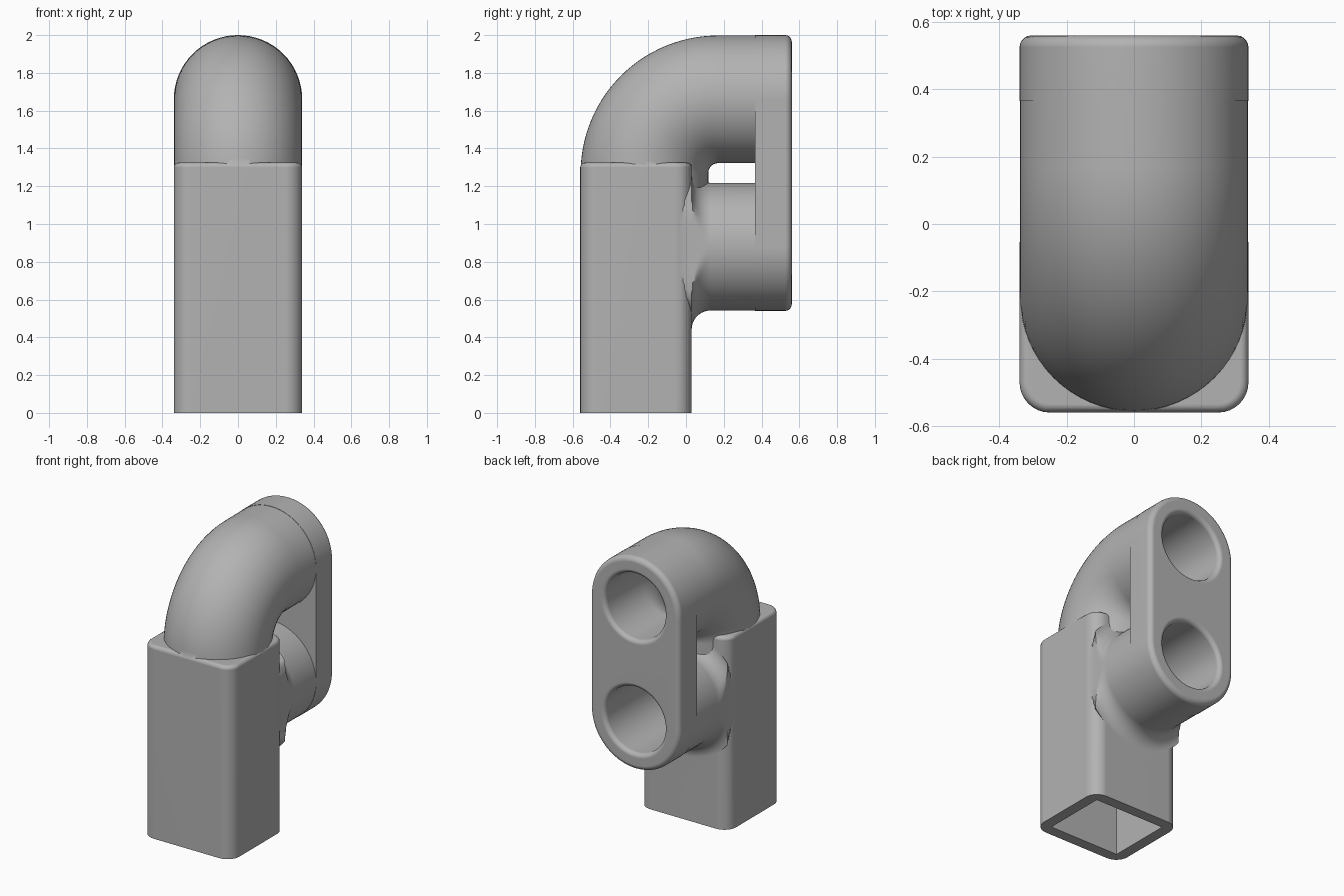
import bpy, bmesh
from math import sin, cos, pi

if "Cube" in bpy.data.objects:
    bpy.data.objects.remove(bpy.data.objects["Cube"])

W, R = 0.34, 0.338            # half width, pipe radius
TOP, LOW = 1.66, 0.88         # heights of the two pipe axes
BACK, BORE, LIP = 0.56, 0.225, 0.03
BEND_Y, BEND_Z, BEND_R = 0.17, 1.27, 0.39

grey = bpy.data.materials.new("light grey")
grey.use_nodes = True
COLOUR = (0.45, 0.45, 0.45, 1)
grey.diffuse_color = COLOUR
grey.node_tree.nodes["Principled BSDF"].inputs["Base Color"].default_value = COLOUR


def finish(name, bm):
    bmesh.ops.recalc_face_normals(bm, faces=bm.faces)
    mesh = bpy.data.meshes.new(name)
    bm.to_mesh(mesh)
    bm.free()
    mesh.materials.append(grey)
    obj = bpy.data.objects.new(name, mesh)
    bpy.context.collection.objects.link(obj)
    return obj


def block(name, x, y0, y1, z0, z1, rounded=False):
    bm = bmesh.new()
    bmesh.ops.create_cube(bm, size=1)
    for v in bm.verts:
        v.co = (v.co.x * 2 * x, y1 if v.co.y > 0 else y0, z1 if v.co.z > 0 else z0)
    if rounded:
        upright = [e for e in bm.edges if abs(e.verts[0].co.z - e.verts[1].co.z) > 0.1]
        bmesh.ops.bevel(bm, geom=upright, offset=0.09, segments=8, profile=0.5, affect='EDGES')
        rim = [e for e in bm.edges if all(v.co.z > z1 - 0.001 for v in e.verts)]
        bmesh.ops.bevel(bm, geom=rim, offset=0.025, segments=4, profile=0.5, affect='EDGES')
    return finish(name, bm)


def pipe(name, stations, sides=64):
    """Loft circles (y, z, heading, radius) that lie along a path in the YZ plane."""
    bm = bmesh.new()
    rings = []
    for y, z, a, r in stations:
        ring = []
        for i in range(sides):
            t = 2 * pi * i / sides
            x = max(-R, min(R, r * cos(t)))
            ring.append(bm.verts.new((x, y - sin(a) * r * sin(t), z + cos(a) * r * sin(t))))
        rings.append(ring)
    for a, b in zip(rings, rings[1:]):
        for i in range(sides):
            j = (i + 1) % sides
            bm.faces.new((a[i], a[j], b[j], b[i]))
    bm.faces.new(rings[0])
    bm.faces.new(rings[-1])
    return finish(name, bm)


def elbow_path(r, start_z, steps=28):
    path = [(BEND_Y - BEND_R, start_z, pi / 2, r)]
    for i in range(steps + 1):
        t = pi / 2 * i / steps
        path.append((BEND_Y - BEND_R * cos(t), BEND_Z + BEND_R * sin(t), pi / 2 - t, r))
    return path


def lip(z):
    """Rounded mouth of a bore."""
    arc = [pi / 2 * i / 5 for i in range(6)]
    path = [(BACK - LIP + LIP * sin(t), z, 0, BORE + LIP * (1 - cos(t))) for t in arc]
    return path + [(BACK + 0.04, z, 0, BORE + LIP)]


def flange(name, y0, y1, edge, steps=32):
    bm = bmesh.new()
    outline = [(W * cos(pi * i / steps), TOP + W * sin(pi * i / steps)) for i in range(steps + 1)]
    outline += [(-x, TOP + LOW - z) for x, z in outline]
    face = bm.faces.new([bm.verts.new((x, y0, z)) for x, z in outline])
    out = bmesh.ops.extrude_face_region(bm, geom=[face])
    for v in out["geom"]:
        if isinstance(v, bmesh.types.BMVert):
            v.co.y = y1
    rim = [e for e in bm.edges if all(v.co.y > y1 - 0.001 for v in e.verts)]
    bmesh.ops.bevel(bm, geom=rim, offset=edge, segments=5, profile=0.5, affect='EDGES')
    return finish(name, bm)


# Solid parts
body = block("pipe_fitting", W, -BACK, 0.03, 0, 1.325, rounded=True)
elbow = pipe("elbow", elbow_path(R, 0.9) + [(0.5, TOP, 0, R)])
fillet = [(0.13 - 0.1 * cos(t), LOW, 0, R + 0.1 * (1 - sin(t)))
          for t in [pi / 2 * i / 10 for i in range(11)]]
branch = pipe("branch", [(-0.06, LOW, 0, 0.36)] + fillet + [(0.5, LOW, 0, R)])
plate = flange("flange", 0.365, BACK, 0.035)

# Hollow interior
cavity = block("cavity", 0.265, -0.485, -0.045, -0.1, 1.2)
upper_bore = pipe("upper_bore", elbow_path(BORE - 0.006, 1.1) + lip(TOP))
lower_bore = pipe("lower_bore", [(-0.2, LOW, 0, BORE)] + lip(LOW))

# Join the solids, then cut the hollows
bpy.context.view_layer.objects.active = body
body.select_set(True)
for part, mode in [(elbow, 'UNION'), (branch, 'UNION'), (plate, 'UNION'),
                   (cavity, 'DIFFERENCE'), (upper_bore, 'DIFFERENCE'), (lower_bore, 'DIFFERENCE')]:
    part.hide_render = True
    mod = body.modifiers.new(part.name, 'BOOLEAN')
    mod.object, mod.operation, mod.solver = part, mode, 'EXACT'
    bpy.ops.object.modifier_apply(modifier=mod.name)
    bpy.data.objects.remove(part)

bpy.ops.object.shade_smooth_by_angle(angle=0.6)
weighted = body.modifiers.new("even_normals", 'WEIGHTED_NORMAL')
weighted.keep_sharp = True
